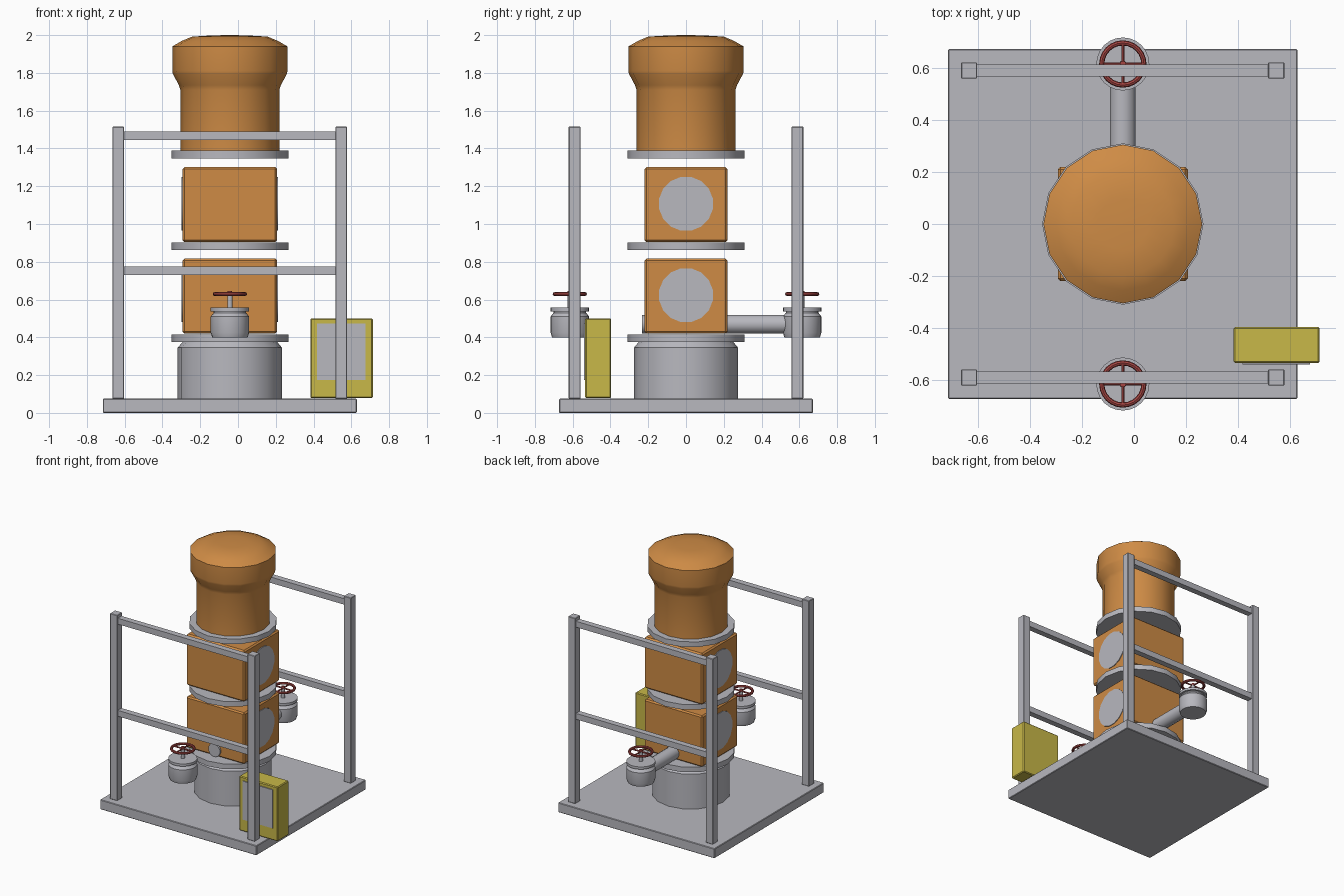
import bpy, bmesh, math
from mathutils import Matrix, Vector

if "Cube" in bpy.data.objects:
    bpy.data.objects.remove(bpy.data.objects["Cube"])

CX = -0.043  # axis of the main column


def material(name, rgb):
    m = bpy.data.materials.new(name)
    m.diffuse_color = (*rgb, 1)
    m.use_nodes = True
    m.node_tree.nodes["Principled BSDF"].inputs["Base Color"].default_value = m.diffuse_color
    return m


GREY = material("light grey steel", (0.48, 0.48, 0.52))
ORANGE = material("orange paint", (0.62, 0.26, 0.06))
YELLOW = material("yellow paint", (0.58, 0.48, 0.065))
RED = material("dark red paint", (0.38, 0.06, 0.055))


def finish(name, bm, mat, smooth=True):
    bmesh.ops.recalc_face_normals(bm, faces=bm.faces[:])
    me = bpy.data.meshes.new(name)
    bm.to_mesh(me)
    bm.free()
    me.materials.append(mat)
    ob = bpy.data.objects.new(name, me)
    bpy.context.collection.objects.link(ob)
    if smooth:
        for p in me.polygons:
            p.use_smooth = True
        me.set_sharp_from_angle(angle=math.radians(32))
    return ob


def box(name, lo, hi, mat, bevel=0.0):
    lo, hi = Vector(lo), Vector(hi)
    bm = bmesh.new()
    bmesh.ops.create_cube(bm, size=1)
    for v in bm.verts:
        v.co = (lo + hi) / 2 + v.co * (hi - lo)
    ob = finish(name, bm, mat, smooth=False)
    if bevel:
        mod = ob.modifiers.new("edge bevel", 'BEVEL')
        mod.width, mod.segments = bevel, 1
    return ob


def lathe(name, profile, mat, x=CX, y=0.0, sides=16):
    """Closed solid of revolution from (radius, height) points."""
    bm = bmesh.new()
    rings = [[bm.verts.new((x + r * math.cos(math.tau * i / sides),
                            y + r * math.sin(math.tau * i / sides), z))
              for i in range(sides)] for r, z in profile]
    for a, b in zip(rings, rings[1:]):
        for i in range(sides):
            j = (i + 1) % sides
            bm.faces.new((a[i], a[j], b[j], b[i]))
    bm.faces.new(rings[0])
    bm.faces.new(rings[-1])
    return finish(name, bm, mat)


def rod(name, a, b, r, mat, sides=12):
    a, b = Vector(a), Vector(b)
    d = b - a
    rot = d.to_track_quat('Z', 'Y').to_matrix().to_4x4()
    turn = Matrix.Rotation(math.pi / sides, 4, 'Z')
    bm = bmesh.new()
    bmesh.ops.create_cone(bm, cap_ends=True, segments=sides, radius1=r, radius2=r,
                          depth=d.length, matrix=Matrix.Translation((a + b) / 2) @ rot @ turn)
    return finish(name, bm, mat)


def ring(name, x, y, z, major, minor, mat, n=24, m=8):
    bm = bmesh.new()
    v = [[bm.verts.new((x + (major + minor * math.cos(math.tau * j / m)) * math.cos(math.tau * i / n),
                        y + (major + minor * math.cos(math.tau * j / m)) * math.sin(math.tau * i / n),
                        z + minor * math.sin(math.tau * j / m)))
          for j in range(m)] for i in range(n)]
    for i in range(n):
        for j in range(m):
            k, l = (i + 1) % n, (j + 1) % m
            bm.faces.new((v[i][j], v[k][j], v[k][l], v[i][l]))
    ob = finish(name, bm, mat)
    for p in ob.data.polygons:
        p.use_smooth = True
    return ob


# Base slab
box("base_plate", (-0.715, -0.672, 0), (0.629, 0.672, 0.075), GREY, 0.004)

# Column: pedestal, flanges, two housings and the flared cap
lathe("pedestal", [(0.276, 0.075), (0.276, 0.345), (0.25, 0.376)], GREY)
for i, (z0, z1) in enumerate([(0.376, 0.416), (0.862, 0.902), (1.348, 1.388)]):
    lathe(f"flange_{i + 1}", [(0.31, z0), (0.31, z1)], GREY)
for i, z in enumerate([0.42, 0.904]):
    box(f"housing_{i + 1}", (CX - 0.25, -0.219, z), (CX + 0.25, 0.219, z + 0.397), ORANGE, 0.01)
    # Round side covers
    for side, s in (("left", -1), ("right", 1)):
        rod(f"{side}_cover_{i + 1}", (CX + s * 0.245, 0, z + 0.203),
            (CX + s * 0.255, 0, z + 0.203), 0.145, GREY, 16)
lathe("cap", [(0.262, 1.388), (0.262, 1.71), (0.27, 1.735), (0.302, 1.795),
              (0.305, 1.81), (0.305, 1.94)], ORANGE)
lathe("cap_dome", [(0.305, 1.94), (0.255, 1.969), (0.2, 1.992), (0.1, 1.998), (0.02, 2.0)], ORANGE)

# Connecting pipe
rod("outlet_pipe", (CX, -0.232, 0.47), (CX, 0.53, 0.47), 0.051, GREY)

# Valves with handwheels
for side, y in (("front", -0.615), ("back", 0.615)):
    lathe(f"{side}_valve_body", [(0.094, 0.40), (0.102, 0.425), (0.102, 0.51), (0.086, 0.53),
                                 (0.086, 0.538), (0.102, 0.538), (0.102, 0.557)],
          GREY, y=y, sides=24)
    rod(f"{side}_valve_stem", (CX, y, 0.55), (CX, y, 0.63), 0.014, GREY)
    ring(f"{side}_handwheel", CX, y, 0.629, 0.081, 0.01, RED)
    rod(f"{side}_wheel_hub", (CX, y, 0.617), (CX, y, 0.645), 0.012, RED)
    rod(f"{side}_wheel_spoke_x", (CX - 0.08, y, 0.629), (CX + 0.08, y, 0.629), 0.006, RED, 8)
    rod(f"{side}_wheel_spoke_y", (CX, y - 0.08, 0.629), (CX, y + 0.08, 0.629), 0.006, RED, 8)

# Guard frames
for side, y in (("front", -0.59), ("back", 0.59)):
    for end, x in (("left", -0.634), ("right", 0.547)):
        box(f"{side}_{end}_post", (x - 0.031, y - 0.031, 0.075),
            (x + 0.031, y + 0.031, 1.515), GREY, 0.003)
    for level, z in (("lower", 0.752), ("upper", 1.467)):
        box(f"{side}_{level}_rail", (-0.61, y - 0.023, z - 0.023),
            (0.52, y + 0.023, z + 0.023), GREY)

# Control cabinet with door panel
box("cabinet", (0.383, -0.534, 0.078), (0.714, -0.396, 0.5), YELLOW, 0.006)
box("cabinet_panel", (0.418, -0.541, 0.173), (0.676, -0.533, 0.472), GREY)
